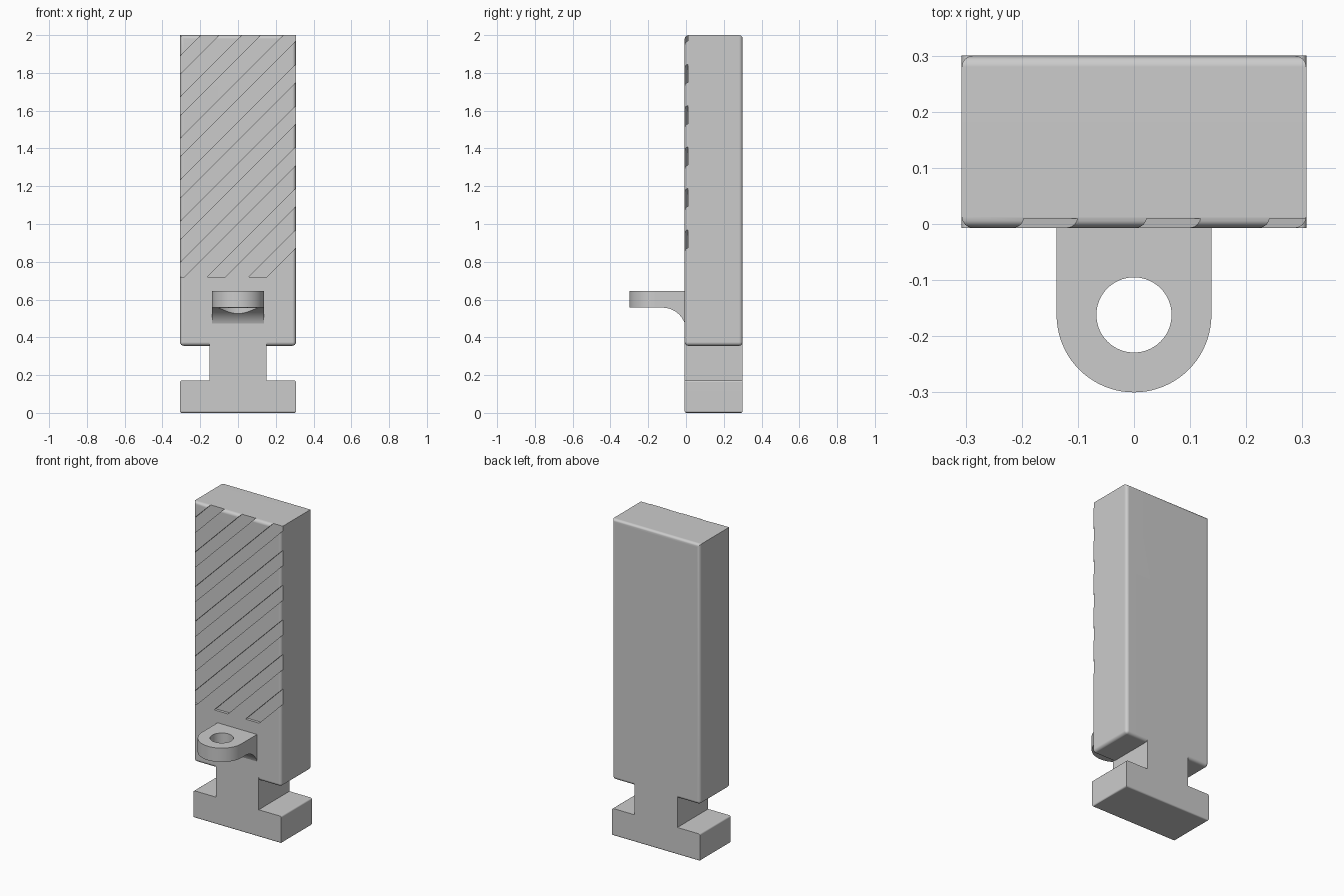
import bpy, bmesh, math
from mathutils import Vector

if "Cube" in bpy.data.objects:
    bpy.data.objects.remove(bpy.data.objects["Cube"])

FRONT, BACK = -0.007, 0.3


def make_object(name, bm):
    bmesh.ops.recalc_face_normals(bm, faces=bm.faces)
    mesh = bpy.data.meshes.new(name)
    bm.to_mesh(mesh)
    bm.free()
    ob = bpy.data.objects.new(name, mesh)
    bpy.context.collection.objects.link(ob)
    return ob


def prism(name, profiles, offset):
    """Extrude closed 3D profiles along an offset vector."""
    bm = bmesh.new()
    for pts in profiles:
        face = bm.faces.new([bm.verts.new(p) for p in pts])
        ext = bmesh.ops.extrude_face_region(bm, geom=[face], use_keep_orig=True)
        moved = [g for g in ext["geom"] if isinstance(g, bmesh.types.BMVert)]
        bmesh.ops.translate(bm, vec=offset, verts=moved)
    return make_object(name, bm)


def box(name, half_w, z0, z1, radius=0, pick=None):
    """Box spanning the full depth, rounding edges chosen by pick(direction, middle)."""
    bm = bmesh.new()
    bmesh.ops.create_cube(bm, size=1)
    for v in bm.verts:
        v.co = Vector((v.co.x * 2 * half_w,
                       FRONT + (v.co.y + 0.5) * (BACK - FRONT),
                       z0 + (v.co.z + 0.5) * (z1 - z0)))
    if radius:
        edges = []
        for e in bm.edges:
            d = e.verts[1].co - e.verts[0].co
            axis = max(range(3), key=lambda i: abs(d[i]))
            if pick("xyz"[axis], (e.verts[0].co.z + e.verts[1].co.z) / 2):
                edges.append(e)
        bmesh.ops.bevel(bm, geom=edges, offset=radius, segments=4,
                        profile=0.5, affect='EDGES')
    return make_object(name, bm)


def circle_prism(name, r, y, z0, z1, n=64):
    pts = [(r * math.cos(2 * math.pi * i / n), y + r * math.sin(2 * math.pi * i / n), z0)
           for i in range(n)]
    return prism(name, [pts], (0, 0, z1 - z0))


def combine(ob, other, operation):
    mod = ob.modifiers.new(operation.title(), 'BOOLEAN')
    mod.object, mod.operation, mod.solver = other, operation, 'EXACT'
    bpy.context.view_layer.objects.active = ob
    bpy.ops.object.modifier_apply(modifier=mod.name)
    bpy.data.objects.remove(other)


# main block with neck and foot; the top side edges stay crisp
body = box("body", 0.307, 0.355, 2.0, 0.02, lambda a, z: not (a == "y" and z > 1.9))
foot = box("foot", 0.307, 0.0, 0.172, 0.01,
           lambda a, z: a != "z" and (a == "y" or z < 0.1))
neck = box("neck", 0.15, 0.12, 0.45)
combine(body, neck, 'UNION')
combine(body, foot, 'UNION')

# diagonal grip grooves cut into the front
GROOVE_BASE = 0.72
grooves = []
for k in range(8):
    c1 = 0.567 + 0.219 * k
    c2 = c1 + 0.096
    grooves.append([(GROOVE_BASE - c1, -0.1, GROOVE_BASE), (0.4, -0.1, 0.4 + c1),
                    (0.4, -0.1, 0.4 + c2), (GROOVE_BASE - c2, -0.1, GROOVE_BASE)])
combine(body, prism("groove_cutter", grooves, (0, 0.11, 0)), 'DIFFERENCE')

# lug: side profile with a curved underside, trimmed to a round nose
R, TOP, UNDER, CY, NOSE = 0.124, 0.645, 0.557, -0.162, 0.138
side = [(-0.2, 0.02, TOP), (-0.2, -0.4, TOP), (-0.2, -0.4, UNDER)]
for i in range(17):
    a = math.pi / 2 * (1 - i / 16)
    side.append((-0.2, -R + R * math.cos(a), UNDER - R + R * math.sin(a)))
side.append((-0.2, 0.02, UNDER - R))
lug = prism("lug", [side], (0.4, 0, 0))
outline = [(NOSE, 0.01, 0.4)]
outline += [(NOSE * math.cos(math.pi * i / 40), CY - NOSE * math.sin(math.pi * i / 40), 0.4)
            for i in range(41)]
outline.append((-NOSE, 0.01, 0.4))
combine(lug, prism("lug_outline", [outline], (0, 0, 0.4)), 'INTERSECT')

# through hole and clearance under it
combine(lug, circle_prism("hole_cutter", 0.067, CY, 0.3, 0.8), 'DIFFERENCE')
combine(lug, circle_prism("clearance_cutter", 0.12, CY, 0.3, UNDER - 0.0005), 'DIFFERENCE')

# smooth shading with crisp corners
for ob in (body, lug):
    bpy.ops.object.select_all(action='DESELECT')
    ob.select_set(True)
    bpy.context.view_layer.objects.active = ob
    bpy.ops.object.shade_smooth_by_angle(angle=math.radians(30))
    ob.modifiers.new("Normals", 'WEIGHTED_NORMAL').keep_sharp = True
